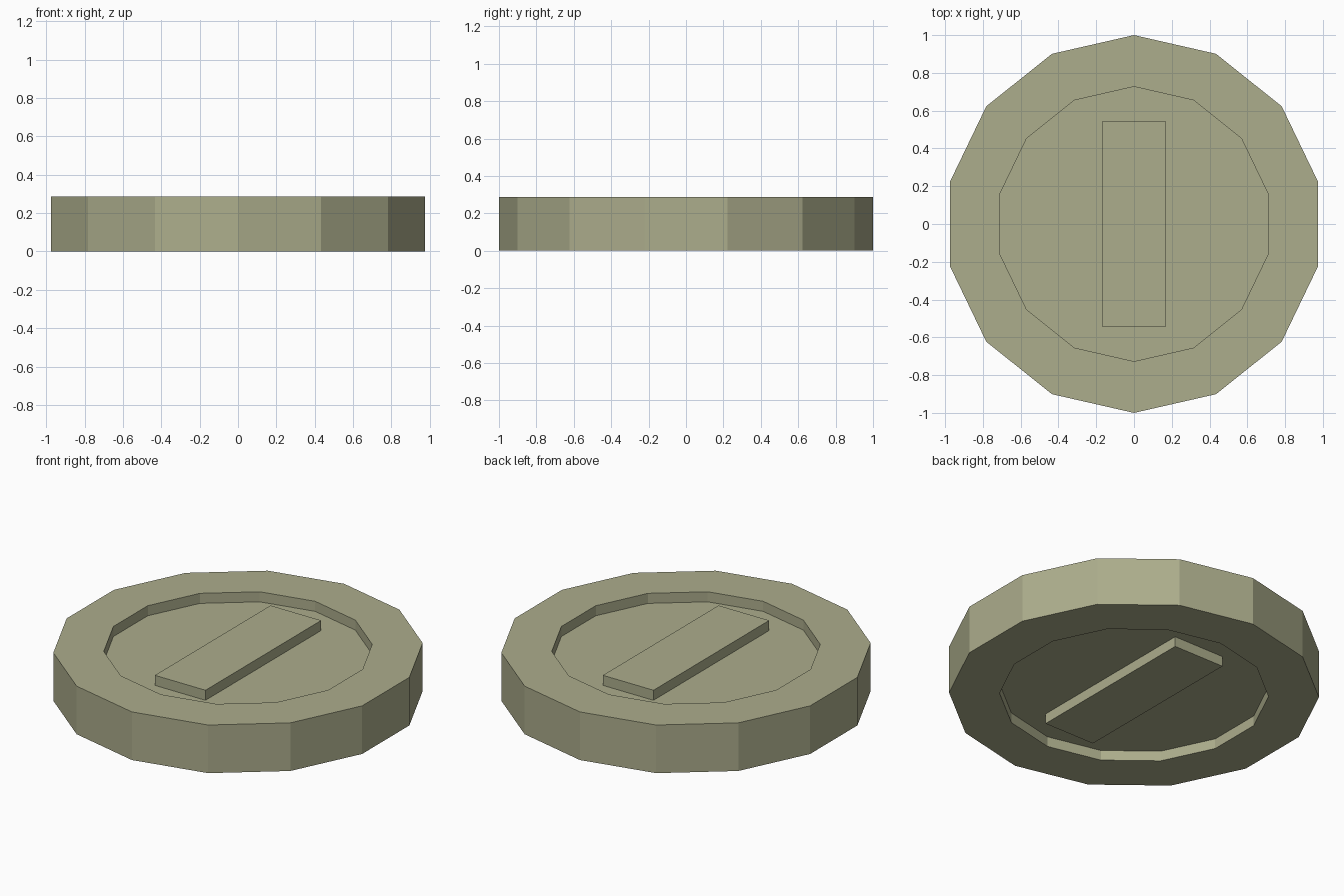
import bpy, bmesh, math

if "Cube" in bpy.data.objects:
    bpy.data.objects.remove(bpy.data.objects["Cube"])

SIDES = 14
HEIGHT = 0.287
RECESS = 0.06
RIM, INNER = 1.0, 0.727
BAR_X, BAR_Y = 0.167, 0.545

olive = bpy.data.materials.new("pale_olive")
olive.diffuse_color = (0.413, 0.418, 0.262, 1)
olive.use_nodes = True
olive.node_tree.nodes["Principled BSDF"].inputs["Base Color"].default_value = olive.diffuse_color


def finish(name, bm):
    bmesh.ops.recalc_face_normals(bm, faces=bm.faces[:])
    mesh = bpy.data.meshes.new(name)
    bm.to_mesh(mesh)
    bm.free()
    mesh.materials.append(olive)
    obj = bpy.data.objects.new(name, mesh)
    bpy.context.collection.objects.link(obj)
    return obj


# Coin body: lathe profile (radius, z) with a recess on both faces
profile = [(INNER, RECESS), (INNER, 0), (RIM, 0),
           (RIM, HEIGHT), (INNER, HEIGHT), (INNER, HEIGHT - RECESS)]
bm = bmesh.new()
rings = []
for r, z in profile:
    angles = [2 * math.pi * i / SIDES for i in range(SIDES)]
    rings.append([bm.verts.new((r * math.sin(a), r * math.cos(a), z)) for a in angles])
for a, b in zip(rings, rings[1:]):
    for i in range(SIDES):
        j = (i + 1) % SIDES
        bm.faces.new((a[i], a[j], b[j], b[i]))
# Recess floors
bm.faces.new(rings[0])
bm.faces.new(rings[-1])
finish("coin_body", bm)


# Raised bars, flush with the rim on each face
def bar(name, z0, z1):
    bm = bmesh.new()
    bmesh.ops.create_cube(bm, size=1)
    bmesh.ops.scale(bm, vec=(2 * BAR_X, 2 * BAR_Y, z1 - z0), verts=bm.verts)
    bmesh.ops.translate(bm, vec=(0, 0, (z0 + z1) / 2), verts=bm.verts)
    finish(name, bm)


bar("top_bar", HEIGHT - RECESS, HEIGHT)
bar("bottom_bar", 0, RECESS)
